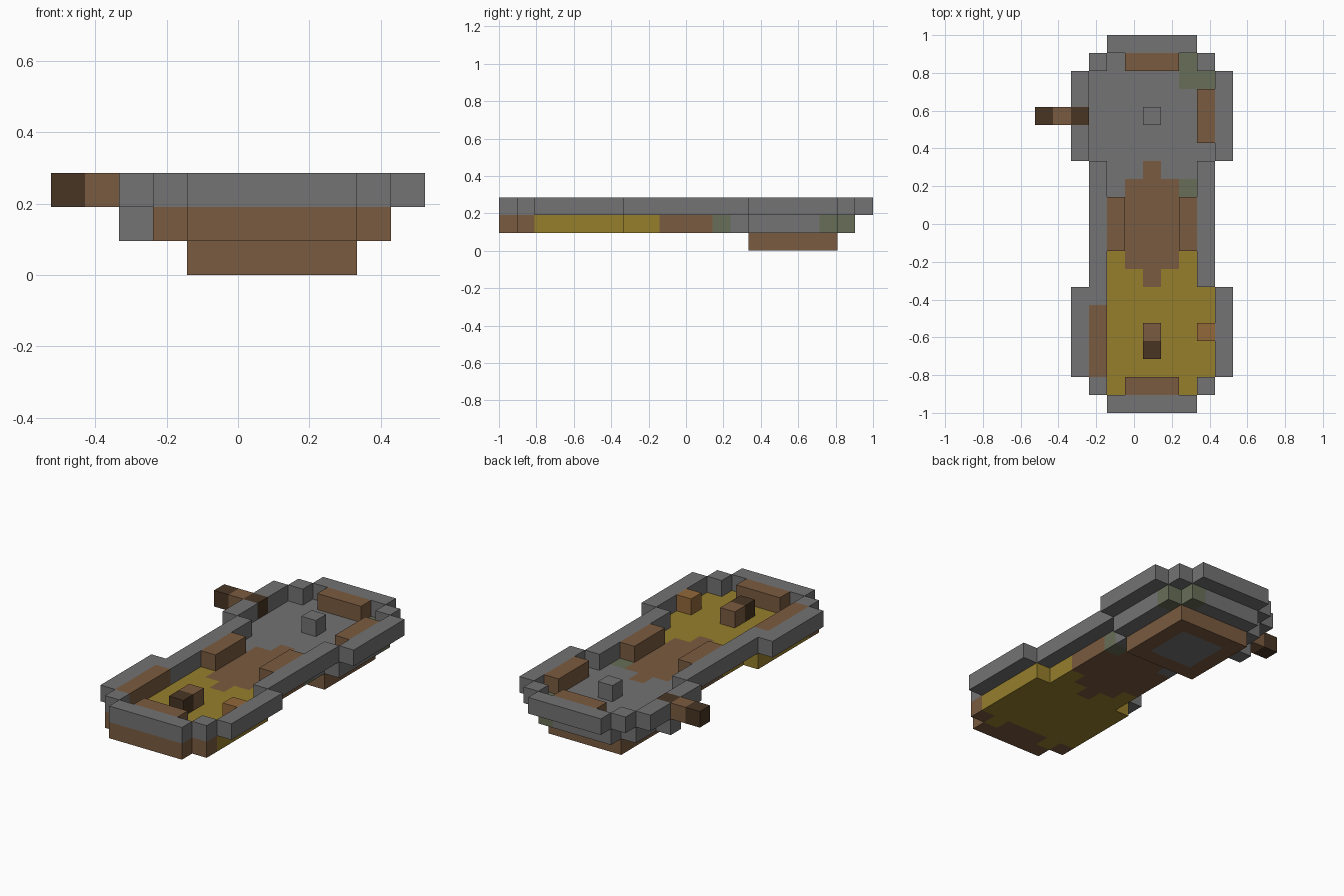
import bpy
import bmesh
from mathutils import Vector

cube = bpy.data.objects.get("Cube")
if cube:
    bpy.data.objects.remove(cube)

U = 2 / 21  # size of one block


def srgb(code):
    vals = [int(code[n:n + 2], 16) / 255 for n in (0, 2, 4)]
    return tuple(((v + 0.055) / 1.055) ** 2.4 for v in vals) + (1,)


def material(name, code):
    m = bpy.data.materials.new(name)
    m.use_nodes = True
    m.diffuse_color = srgb(code)
    m.node_tree.nodes["Principled BSDF"].inputs["Base Color"].default_value = srgb(code)
    return m


COLOURS = {
    "grey": material("stone_grey", "737373"),
    "brown": material("wood_brown", "7a5b40"),
    "yellow": material("straw_yellow", "967f2c"),
    "dark": material("dark_wood", "483524"),
    "green": material("moss_green", "676e57"),
    "orange": material("copper_orange", "92683a"),
}
NAMES = list(COLOURS)

SIDES = [Vector(v) for v in ((1, 0, 0), (-1, 0, 0), (0, 1, 0),
                             (0, -1, 0), (0, 0, 1), (0, 0, -1))]


def fill(cells, columns, rows, layer, colour):
    """Paint a block range; both ends are included."""
    for i in range(columns[0], columns[1] + 1):
        for j in range(rows[0], rows[1] + 1):
            cells[(i, j, layer)] = colour


def build(name, cells, underside=None):
    """Turn painted blocks into one mesh with only the outer faces."""
    bm = bmesh.new()
    for cell, colour in cells.items():
        centre = Vector(cell) + Vector((0.5, 0.5, 0.5))
        for d in SIDES:
            if tuple(int(c + s) for c, s in zip(cell, d)) in cells:
                continue
            a = Vector((d.y, d.z, d.x))
            b = d.cross(a)
            corners = [centre + (d + a * s + b * t) / 2
                       for s, t in ((-1, -1), (1, -1), (1, 1), (-1, 1))]
            verts = [bm.verts.new(((p.x - 5.5) * U, (p.y - 10.5) * U, p.z * U))
                     for p in corners]
            face = bm.faces.new(verts)
            shade = colour
            if underside and d.z < 0:
                shade = underside(cell) or colour
            face.material_index = NAMES.index(shade)
    bmesh.ops.remove_doubles(bm, verts=bm.verts, dist=0.0001)
    mesh = bpy.data.meshes.new(name)
    bm.to_mesh(mesh)
    bm.free()
    for m in COLOURS.values():
        mesh.materials.append(m)
    obj = bpy.data.objects.new(name, mesh)
    bpy.context.collection.objects.link(obj)


def block(name, columns, rows, layer, colour):
    cells = {}
    fill(cells, columns, rows, layer, colour)
    build(name, cells)


# Keel under the rear, with a grey patch below
keel = {}
fill(keel, (4, 8), (14, 18), 0, "brown")
build("keel", keel,
      lambda c: "grey" if 5 <= c[0] <= 7 and 15 <= c[1] <= 17 else None)

# Floor: front rim, straw area, wooden middle, stone rear, mossy spots
floor = {}
fill(floor, (4, 8), (0, 0), 1, "brown")
fill(floor, (3, 9), (1, 1), 1, "brown")
fill(floor, (3, 9), (2, 6), 1, "yellow")
fill(floor, (4, 8), (7, 8), 1, "yellow")
fill(floor, (4, 8), (9, 11), 1, "brown")
fill(floor, (4, 8), (12, 13), 1, "grey")
fill(floor, (3, 9), (14, 18), 1, "grey")
fill(floor, (4, 8), (19, 19), 1, "grey")
fill(floor, (5, 7), (8, 12), 1, "brown")
for column in (4, 8):
    fill(floor, (column, column), (1, 1), 1, "yellow")
for row in (7, 13):
    fill(floor, (6, 6), (row, row), 1, "brown")
fill(floor, (8, 9), (18, 18), 1, "green")
for row in (12, 19):
    fill(floor, (8, 8), (row, row), 1, "green")
build("floor", floor)

# Raised rim, the same on both sides
rim = {}
for row in (0, 20):
    fill(rim, (4, 8), (row, row), 2, "grey")
for inner, outer in ((3, 2), (9, 10)):
    for row in (1, 19):
        fill(rim, (inner, inner), (row, row), 2, "grey")
    fill(rim, (inner, inner), (7, 13), 2, "grey")
    for rows in ((2, 6), (14, 18)):
        fill(rim, (outer, outer), rows, 2, "grey")
fill(rim, (3, 3), (6, 6), 2, "grey")
del rim[(2, 16, 2)]
build("rim", rim)

# Benches
block("front_bench", (5, 7), (1, 1), 2, "brown")
block("rear_bench", (5, 7), (19, 19), 2, "brown")
block("right_middle_bench", (4, 4), (9, 11), 2, "brown")
block("left_middle_bench", (8, 8), (9, 11), 2, "brown")
block("front_side_bench", (3, 3), (2, 5), 2, "brown")
block("rear_side_bench", (9, 9), (15, 17), 2, "brown")

# Small deck fittings
block("stone_post", (6, 6), (16, 16), 2, "grey")
block("copper_post", (9, 9), (4, 4), 2, "orange")
deck_barrel = {}
fill(deck_barrel, (6, 6), (4, 4), 2, "brown")
fill(deck_barrel, (6, 6), (3, 3), 2, "dark")
build("deck_barrel", deck_barrel)

# Barrel through the right wall, and the block below it
side_barrel = {}
fill(side_barrel, (0, 2), (16, 16), 2, "dark")
fill(side_barrel, (1, 1), (16, 16), 2, "brown")
build("side_barrel", side_barrel)
block("barrel_support", (2, 2), (16, 16), 1, "grey")
